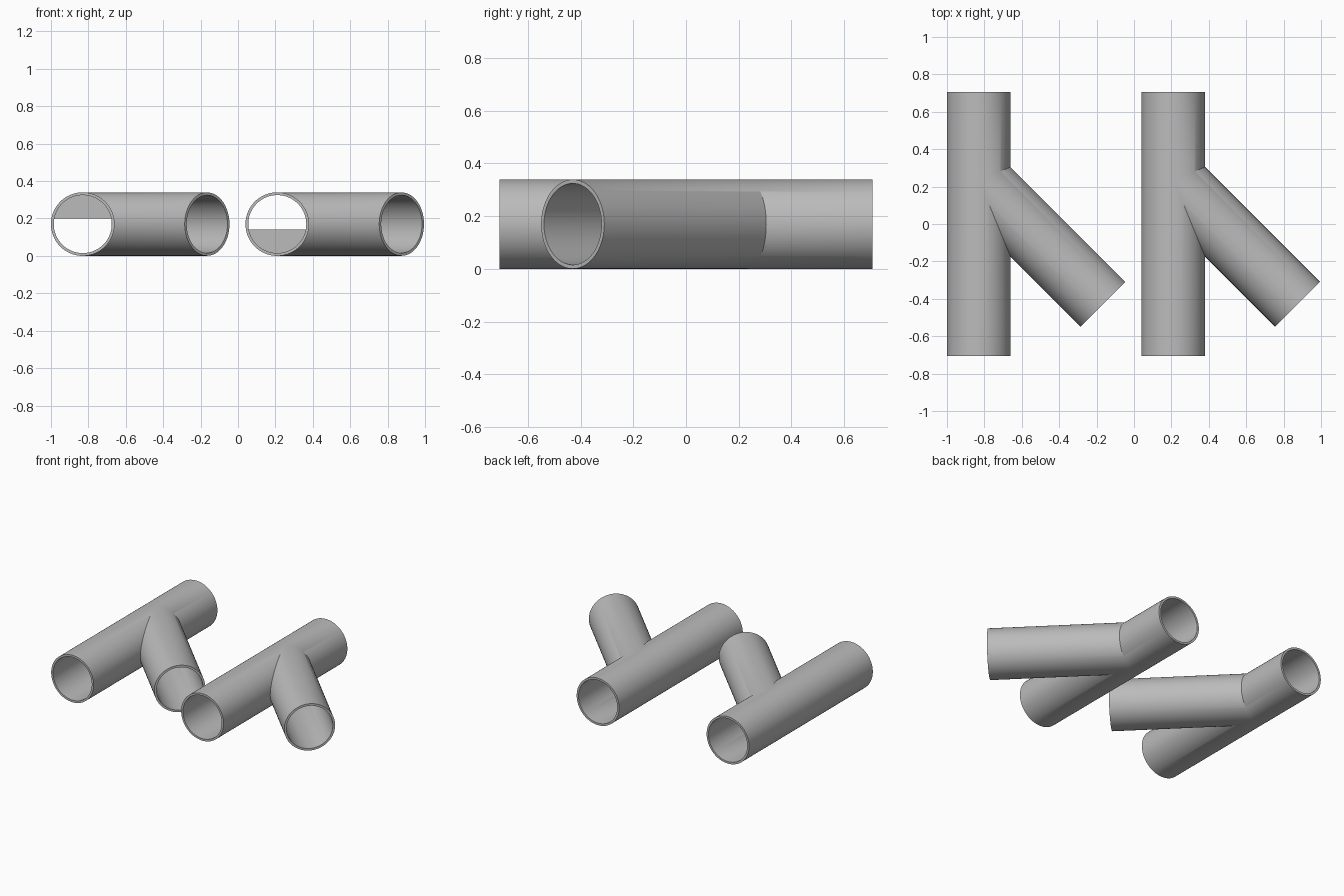
import bpy, bmesh, math
from mathutils import Matrix, Vector

cube = bpy.data.objects.get("Cube")
if cube:
    bpy.data.objects.remove(cube, do_unlink=True)

R, BORE, HALF = 0.17, 0.155, 0.707      # pipe radii and half length
BRANCH_Y, BRANCH_LEN = 0.235, 0.94      # where the branch leaves the axis
SEGMENTS = 96

grey = bpy.data.materials.new("pipe grey")
grey.use_nodes = True
grey.diffuse_color = (0.5, 0.5, 0.5, 1)
grey.node_tree.nodes["Principled BSDF"].inputs["Base Color"].default_value = (0.5, 0.5, 0.5, 1)


def cylinder(name, radius, start, end):
    """Solid cylinder between two points."""
    start, end = Vector(start), Vector(end)
    axis = end - start
    turn = axis.to_track_quat('Z', 'Y').to_matrix().to_4x4()
    bm = bmesh.new()
    bmesh.ops.create_cone(bm, cap_ends=True, segments=SEGMENTS, radius1=radius,
                          radius2=radius, depth=axis.length,
                          matrix=Matrix.Translation((start + end) / 2) @ turn)
    return finish(bm, name)


def finish(bm, name):
    mesh = bpy.data.meshes.new(name)
    bm.to_mesh(mesh)
    bm.free()
    mesh.materials.append(grey)
    obj = bpy.data.objects.new(name, mesh)
    bpy.context.collection.objects.link(obj)
    return obj


def activate(obj):
    bpy.ops.object.select_all(action='DESELECT')
    obj.select_set(True)
    bpy.context.view_layer.objects.active = obj


def combine(obj, tool, operation):
    mod = obj.modifiers.new(operation.lower(), 'BOOLEAN')
    mod.operation, mod.object, mod.solver = operation, tool, 'EXACT'
    activate(obj)
    bpy.ops.object.modifier_apply(modifier=mod.name)
    bpy.data.objects.remove(tool, do_unlink=True)


def wye_pipe(name, x):
    """Straight pipe with a 45 degree branch, hollow throughout."""
    joint = Vector((x, BRANCH_Y, R))
    along = Vector((1, -1, 0)).normalized()
    tip = joint + along * BRANCH_LEN
    pipe = cylinder(name, R, (x, -HALF, R), (x, HALF, R))
    combine(pipe, cylinder("branch", R - 0.0007, joint, tip), 'UNION')
    combine(pipe, cylinder("main_bore", BORE, (x, -1, R), (x, 1, R)), 'DIFFERENCE')
    combine(pipe, cylinder("branch_bore", BORE - 0.0007, joint, tip + along * 0.1), 'DIFFERENCE')
    activate(pipe)
    bpy.ops.object.shade_smooth_by_angle(angle=math.radians(30))


def baffle(name, x, level, keep_top):
    """Thin disc segment that closes part of the main bore."""
    obj = cylinder(name, BORE + 0.003, (x, -0.005, R), (x, 0.005, R))
    bm = bmesh.new()
    bm.from_mesh(obj.data)
    cut = bmesh.ops.bisect_plane(bm, geom=bm.verts[:] + bm.edges[:] + bm.faces[:],
                                 plane_co=(x, 0, level), plane_no=(0, 0, 1),
                                 clear_inner=keep_top, clear_outer=not keep_top)
    rim = [e for e in cut["geom_cut"] if isinstance(e, bmesh.types.BMEdge)]
    bmesh.ops.holes_fill(bm, edges=rim)
    bmesh.ops.recalc_face_normals(bm, faces=bm.faces[:])
    bm.to_mesh(obj.data)
    bm.free()


# Two matching pipes, one with an upper and one with a lower baffle
wye_pipe("right_pipe", -0.83)
baffle("right_baffle", -0.83, 0.20, True)
wye_pipe("left_pipe", 0.21)
baffle("left_baffle", 0.21, 0.14, False)
